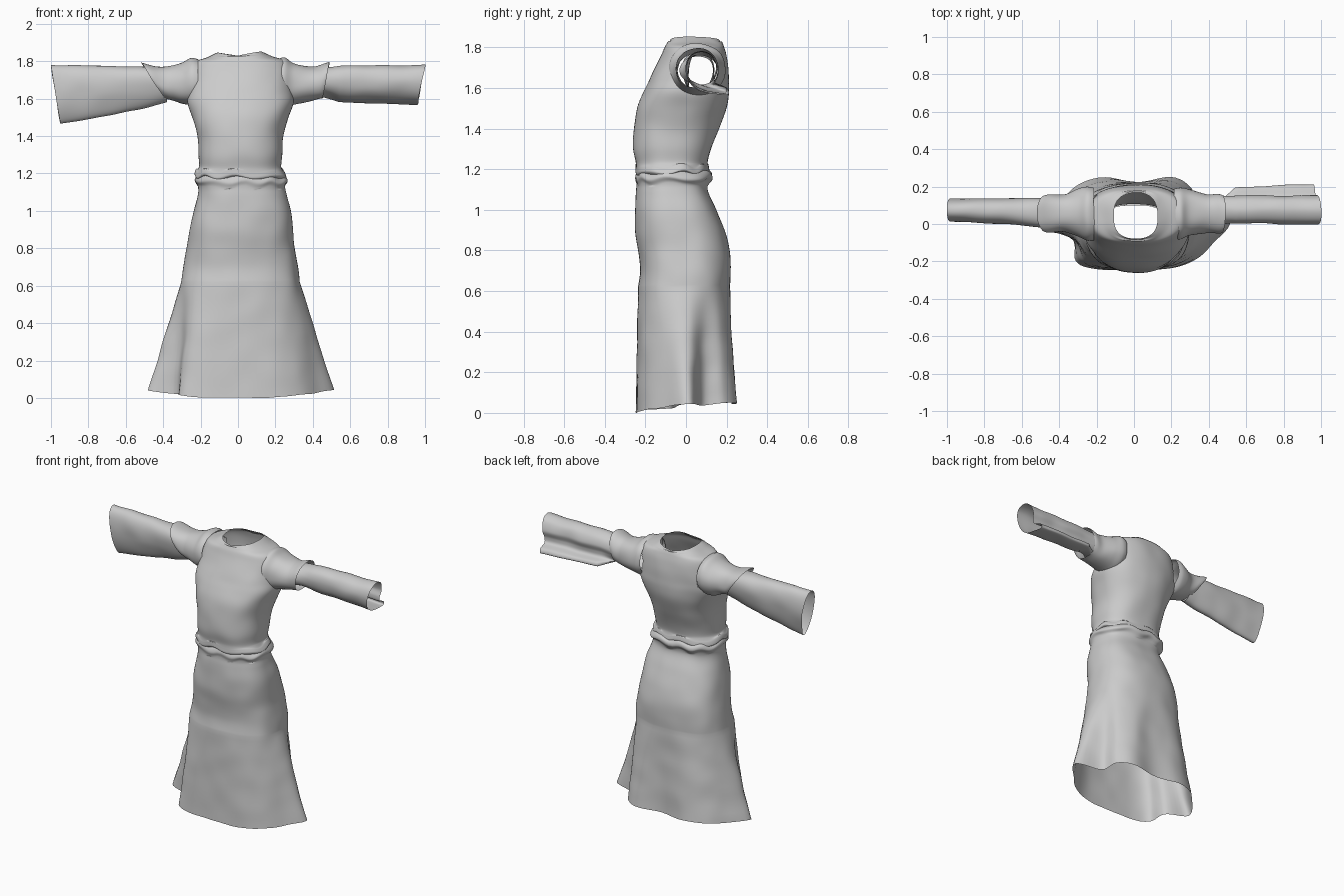
import bpy, bmesh, math
from mathutils import Vector, noise

if "Cube" in bpy.data.objects:
    bpy.data.objects.remove(bpy.data.objects["Cube"])

N = 96  # points around each loop of cloth


def spline(pts, t, closed=False):
    """Catmull-Rom through pts, t measured in point indices."""
    n = len(pts)
    i = math.floor(t) if closed else min(int(t), n - 2)
    f = t - i
    pick = (lambda k: pts[k % n]) if closed else (lambda k: pts[max(0, min(n - 1, k))])
    a, b, c, d = (Vector(pick(i + k)) for k in (-1, 0, 1, 2))
    return 0.5 * (2 * b + (c - a) * f + (2 * a - 5 * b + 4 * c - d) * f * f
                  + (3 * b - a - 3 * c + d) * f ** 3)


def dense(table, sub):
    return [spline(table, k / sub) for k in range((len(table) - 1) * sub + 1)]


def loop(lo_u, hi_u, lo_v, hi_v, power):
    """Rounded-box outline as (u, v) points."""
    cu, cv, ru, rv = (lo_u + hi_u) / 2, (lo_v + hi_v) / 2, (hi_u - lo_u) / 2, (hi_v - lo_v) / 2
    out = []
    for k in range(N):
        a = 2 * math.pi * k / N
        c, s = math.cos(a), math.sin(a)
        e = 2 / power
        out.append((cu + ru * math.copysign(abs(c) ** e, c), cv + rv * math.copysign(abs(s) ** e, s)))
    return out


def loft(name, rings, wrinkle=0.005, hole=None):
    """Skin open cloth over rings of equal point count, with soft wrinkles."""
    bm = bmesh.new()
    rows = []
    for ring in rings:
        row = []
        for p in ring:
            p = Vector(p)
            row.append(bm.verts.new(p + wrinkle * noise.noise_vector(p * 8)))
        rows.append(row)
    for r0, r1 in zip(rows, rows[1:]):
        for k in range(N):
            j = (k + 1) % N
            bm.faces.new((r0[k], r0[j], r1[j], r1[k]))
    if hole:
        gone = [f for f in bm.faces if hole(f.calc_center_median())]
        bmesh.ops.delete(bm, geom=gone, context='FACES')
    bmesh.ops.recalc_face_normals(bm, faces=bm.faces)
    me = bpy.data.meshes.new(name)
    bm.to_mesh(me)
    bm.free()
    me.shade_smooth()
    ob = bpy.data.objects.new(name, me)
    bpy.context.collection.objects.link(ob)
    return ob


# Skirt: fitted hips flowing into a folded, flared hem (z, left, right, front, back)
hips = [(0.62, -.305, .33, -.235, .215), (0.70, -.292, .32, -.225, .22), (0.80, -.275, .305, -.235, .215),
        (0.90, -.258, .295, -.25, .19), (1.00, -.235, .283, -.25, .15), (1.08, -.217, .26, -.245, .112),
        (1.125, -.215, .25, -.242, .108), (1.155, -.232, .265, -.25, .13), (1.18, -.222, .25, -.243, .125),
        (1.195, -.2, .225, -.23, .1)]
hem = [(.51, .02), (.34, .08), (.31, .19), (.2, .25), (.02, .225), (-.15, .25), (-.28, .22), (-.39, .12),
       (-.48, -.02), (-.33, -.08), (-.31, -.2), (-.2, -.243), (0, -.248), (.19, -.24), (.33, -.19), (.43, -.1)]
hem_ring = []
for k in range(N):
    x, y = spline(hem, k * len(hem) / N, True)
    hem_ring.append(Vector((x, y, 0.023 + 0.09 * y + 0.08 * x * x)))
base = [Vector((x, y, hips[0][0])) for x, y in loop(*hips[0][1:], 2.5)]
skirt = [[h.lerp(b, i / 20) for h, b in zip(hem_ring, base)] for i in range(20)]
for z, *box in dense(hips, 5):
    skirt.append([(x, y, z + (0.008 * math.sin(x * 40 + y * 25) if z > 1.12 else 0))
                  for x, y in loop(*box, 2.5)])
loft("skirt", skirt)

# Bodice: gathered waist, chest, shoulders and neckline
chest = [(1.175, -.215, .235, -.24, .1), (1.185, -.232, .258, -.25, .115), (1.21, -.226, .248, -.25, .112),
         (1.235, -.208, .232, -.25, .108), (1.30, -.21, .235, -.26, .125), (1.40, -.217, .24, -.258, .163),
         (1.50, -.245, .268, -.243, .198), (1.58, -.27, .298, -.21, .21), (1.64, -.267, .295, -.18, .21),
         (1.70, -.258, .288, -.15, .208), (1.76, -.248, .278, -.122, .2), (1.80, -.225, .252, -.105, .19),
         (1.822, -.165, .185, -.092, .182), (1.85, -.108, .128, -.078, .168)]
bodice = []
for z, *box in dense(chest, 5):
    ripple = 0.01 if z < 1.22 else 0
    bodice.append([(x, y, z + ripple * math.sin(x * 30 - y * 35) - (0.02 * (1 - min(1, abs(x) / .12)) if z > 1.83 else 0))
                   for x, y in loop(*box, 2.4)])
loft("bodice", bodice,
     hole=lambda c: abs(c.x) > .2 and ((c.y - .06) / .11) ** 2 + ((c.z - 1.68) / .1) ** 2 < 1)


def sleeve(name, table, side, taper=0.0, wrinkle=0.008):
    """Tube along x from rows (x, front, back, bottom, top, slant); taper narrows the underside."""
    rings = []
    for x, yf, yb, zb, zt, slant in dense(table, 8):
        ring = []
        for y, z in loop(yf, yb, zb, zt, 2.15):
            low = (zt - z) / (zt - zb)
            mid = (yf + yb) / 2
            ring.append((side * (x - slant * low), mid + (y - mid) * (1 - taper * low), z))
        rings.append(ring)
    loft(name, rings, wrinkle)


# Short over-sleeves
for label, side, end, slant in (("left", -1, .52, .13), ("right", 1, .49, .04)):
    sleeve(label + "_over_sleeve",
           [(.215, -.085, .19, 1.58, 1.81, 0), (.25, -.085, .195, 1.565, 1.815, 0), (.30, -.065, .185, 1.572, 1.79, 0),
            (.40, -.045, .16, 1.585, 1.772, slant * .5), (end - .02, -.048, .163, 1.595, 1.79, slant),
            (end, -.045, .16, 1.597, 1.795, slant)], side)

# Left long sleeve, hanging wide at the wrist
sleeve("left_long_sleeve",
       [(.38, -.035, .15, 1.58, 1.755, 0), (.5, -.035, .155, 1.553, 1.772, .02), (.7, -.015, .15, 1.515, 1.775, .03),
        (.87, -.005, .148, 1.485, 1.778, .04), (1.0, 0, .148, 1.468, 1.78, .05)], -1, 0.4, 0.005)

# Right long sleeve, with its slack folded to the back
start = loop(-.03, .155, 1.60, 1.76, 2)
wrist = [(.152, 1.70), (.13, 1.757), (.075, 1.78), (.02, 1.757), (0, 1.70), (.015, 1.635),
         (.06, 1.59), (.13, 1.572), (.208, 1.565), (.205, 1.595), (.15, 1.615), (.14, 1.65)]
rings = []
for i in range(33):
    f = i / 32
    fold = min(1, f * 4) ** 0.8 * 0.85 + 0.15 * f
    ring = []
    for k in range(N):
        a = Vector(start[k])
        b = spline(wrist, k * len(wrist) / N, True)
        y, z = a.lerp(b, fold)
        ring.append((.40 + .6 * f - .04 * f * max(0, (1.78 - z) / .21), y, z + .02 * (1 - f) * max(0, 1 - (z - 1.56) / .2)))
    rings.append(ring)
loft("right_long_sleeve", rings, 0.005)
